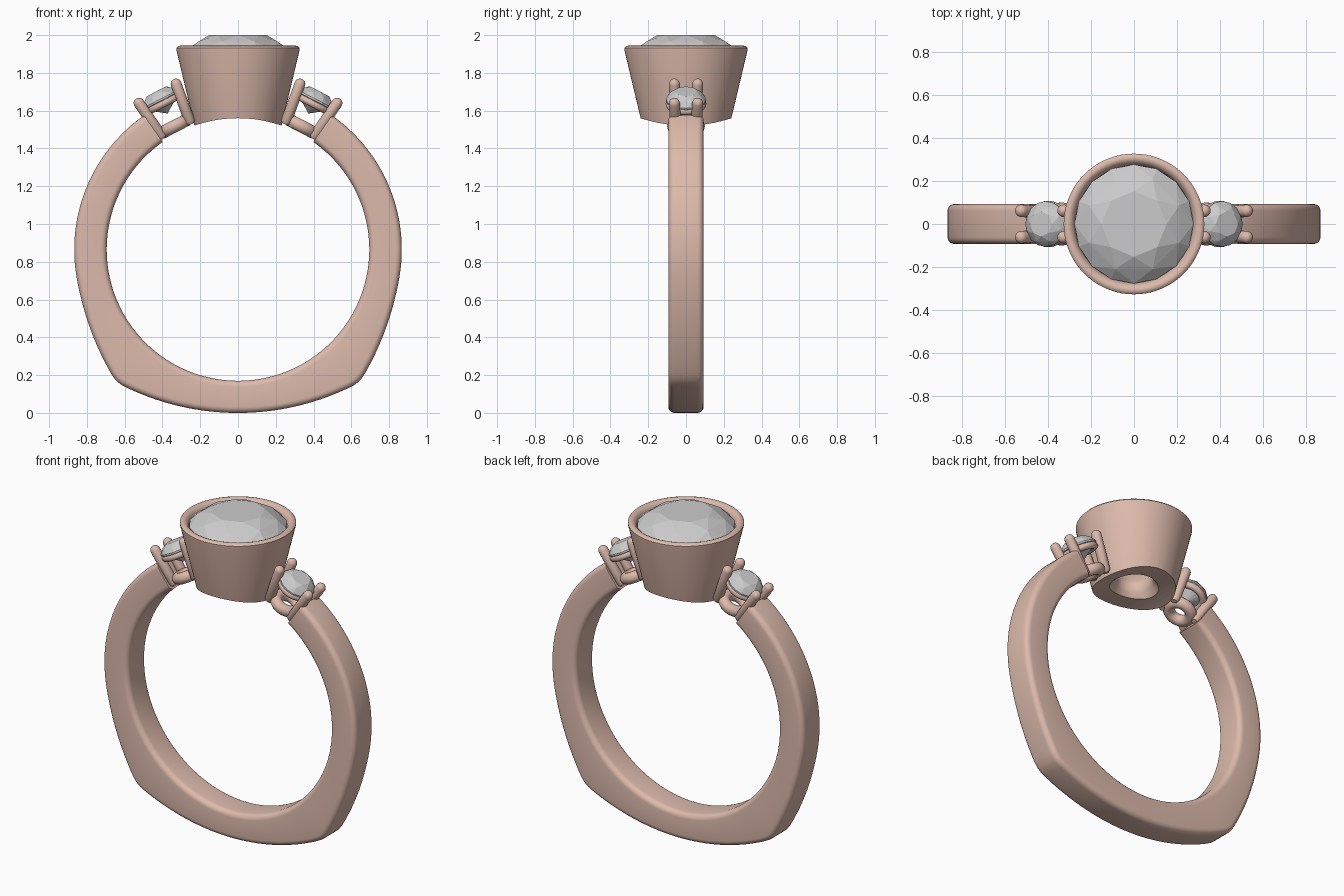
import bpy, bmesh, math
from mathutils import Vector, Matrix

if "Cube" in bpy.data.objects:
    bpy.data.objects.remove(bpy.data.objects["Cube"])

CZ, RI, HALF = 0.865, 0.695, 0.093     # finger-hole centre height, radius, half band width
TILT = math.radians(27.3)              # lean of the side stones

metal = bpy.data.materials.new("rose_metal")
metal.diffuse_color = (0.72, 0.49, 0.41, 1)
metal.use_nodes = True
metal.node_tree.nodes["Principled BSDF"].inputs["Base Color"].default_value = metal.diffuse_color


def finish(name, bm, mat=metal, smooth=True):
    bmesh.ops.recalc_face_normals(bm, faces=bm.faces)
    me = bpy.data.meshes.new(name)
    bm.to_mesh(me)
    bm.free()
    ob = bpy.data.objects.new(name, me)
    bpy.context.collection.objects.link(ob)
    if mat:
        me.materials.append(mat)
    bpy.ops.object.select_all(action='DESELECT')
    ob.select_set(True)
    bpy.context.view_layer.objects.active = ob
    if smooth:
        bpy.ops.object.shade_smooth_by_angle(angle=math.radians(40))
    return ob


def loft(bm, rings, close):
    """Skin a list of equal closed rings of points."""
    vs = [[bm.verts.new(p) for p in r] for r in rings]
    n = len(vs[0])
    for i in range(len(vs) if close else len(vs) - 1):
        a, b = vs[i], vs[(i + 1) % len(vs)]
        for j in range(n):
            bm.faces.new((a[j], a[(j + 1) % n], b[(j + 1) % n], b[j]))
    if not close:
        bm.faces.new(vs[0])
        bm.faces.new(vs[-1])


def lathe(bm, profile, mat=Matrix(), seg=32, ring=False):
    """Revolve (radius, height) points; ring=True joins last point to first."""
    rings = [[mat @ Vector((r * math.cos(2 * math.pi * k / seg),
                            r * math.sin(2 * math.pi * k / seg), z))
              for k in range(seg)] for r, z in profile]
    loft(bm, rings, ring)


def circle(major, minor, h, n=14):
    return [(major + minor * math.cos(2 * math.pi * i / n),
             h + minor * math.sin(2 * math.pi * i / n)) for i in range(n)]


def gem(name, mat, r, girdle, table, culet):
    """Round brilliant as the hull of its facet corners."""
    bm = bmesh.new()
    crown = table - girdle
    for n, rad, z, off in ((8, 0.55, table, 0), (8, 0.82, girdle + crown * 0.58, 0.5),
                           (16, 1, girdle, 0), (16, 1, girdle - crown * 0.2, 0),
                           (8, 0.25, culet + (girdle - culet) * 0.22, 0.5)):
        for k in range(n):
            a = 2 * math.pi * (k + off) / n
            bm.verts.new(mat @ Vector((r * rad * math.cos(a), r * rad * math.sin(a), z)))
    bm.verts.new(mat @ Vector((0, 0, culet)))
    bmesh.ops.convex_hull(bm, input=bm.verts)
    bmesh.ops.dissolve_limit(bm, angle_limit=0.01, verts=bm.verts, edges=bm.edges)
    return finish(name, bm, None, False)


# Shank: rounded section swept round the finger, squared off at the base
def outer(deg):
    side = 0.867 + 0.084 * (max(0, -deg - 10) / 37) ** 2
    s = 0.498 * math.sin(math.radians(deg))
    return min(side, s + math.sqrt(s * s + 1.61)) if deg < -10 else side


def section(ro, a, c=0.032):
    pts = []
    for sx, sy, start in ((1, 1, 0), (0, 1, 90), (0, -1, 180), (1, -1, 270)):
        for k in range(6):
            t = math.radians(start + 18 * k)
            rad = (ro - c if sx else RI + c) + c * math.cos(t)
            pts.append((rad * math.cos(a), sy * (HALF - c) + c * math.sin(t),
                        CZ + rad * math.sin(a)))
    return pts


bm = bmesh.new()
rings = []
for i in range(146):
    d = 55 - 290 * i / 145
    e = [-90 + abs(d + o + 90) for o in (-2, -1, 0, 1, 2)]   # mirrored about the base
    rings.append(section(sum(map(outer, e)) / 5, math.radians(d)))
loft(bm, rings, False)
finish("shank", bm)

# Bezel cup, its underside hollowed by the finger hole
bm = bmesh.new()
lathe(bm, [(0.226, 1.50), (0.326, 1.92), (0.327, 1.932), (0.319, 1.941), (0.305, 1.944),
           (0.291, 1.938), (0.28, 1.925), (0.273, 1.905), (0.27, 1.87), (0.22, 1.78),
           (0.11, 1.66), (0.10, 1.62), (0.11, 1.585), (0.14, 1.55), (0.17, 1.50)],
      seg=72, ring=True)
bezel = finish("bezel", bm, smooth=False)
bm = bmesh.new()
lathe(bm, [(RI, -0.6), (RI, 0.6)],
      Matrix.Translation((0, 0, CZ)) @ Matrix.Rotation(math.pi / 2, 4, 'X'), seg=160)
cutter = finish("finger_cutter", bm, smooth=False)
cutter.hide_render = True
mod = bezel.modifiers.new("finger_cut", 'BOOLEAN')
mod.operation, mod.object, mod.solver = 'DIFFERENCE', cutter, 'EXACT'
bpy.context.view_layer.objects.active = bezel
bpy.ops.object.modifier_apply(modifier=mod.name)
bpy.data.objects.remove(cutter)
bpy.ops.object.select_all(action='DESELECT')
bezel.select_set(True)
bpy.ops.object.shade_smooth_by_angle(angle=math.radians(40))

gem("centre_stone", Matrix(), 0.277, 1.918, 2.0, 1.67)

# Side heads: two gallery rings, four prongs and a small stone each
for side, sx in (("right", 1), ("left", -1)):
    frame = Matrix.Translation((0, 0, CZ)) @ Matrix.Rotation(sx * TILT, 4, 'Y')
    gem(side + "_side_stone", frame, 0.106, 0.896, 0.942, 0.81)
    for part, shape in (("upper", (0.088, 0.02, 0.868)), ("lower", (0.066, 0.034, 0.734))):
        bm = bmesh.new()
        lathe(bm, circle(*shape), frame, ring=True)
        finish(f"{side}_{part}_gallery", bm)
    bm = bmesh.new()
    for px in (-1, 1):
        for py in (-1, 1):
            p = Vector((px * 0.083, py * 0.052, 0.712))
            q = Vector((px * 0.112, py * 0.062, 0.94))
            axis = (q - p).to_track_quat('Z', 'Y').to_matrix().to_4x4()
            L, R = (q - p).length, 0.029
            prof = [(R * 0.6, -0.008), (R, 0.008)]
            prof += [(R * math.cos(t * math.pi / 10.4), L - R * 0.4 + R * math.sin(t * math.pi / 10.4))
                     for t in range(6)]
            lathe(bm, prof, frame @ Matrix.Translation(p) @ axis, seg=18)
    finish(side + "_prongs", bm)
